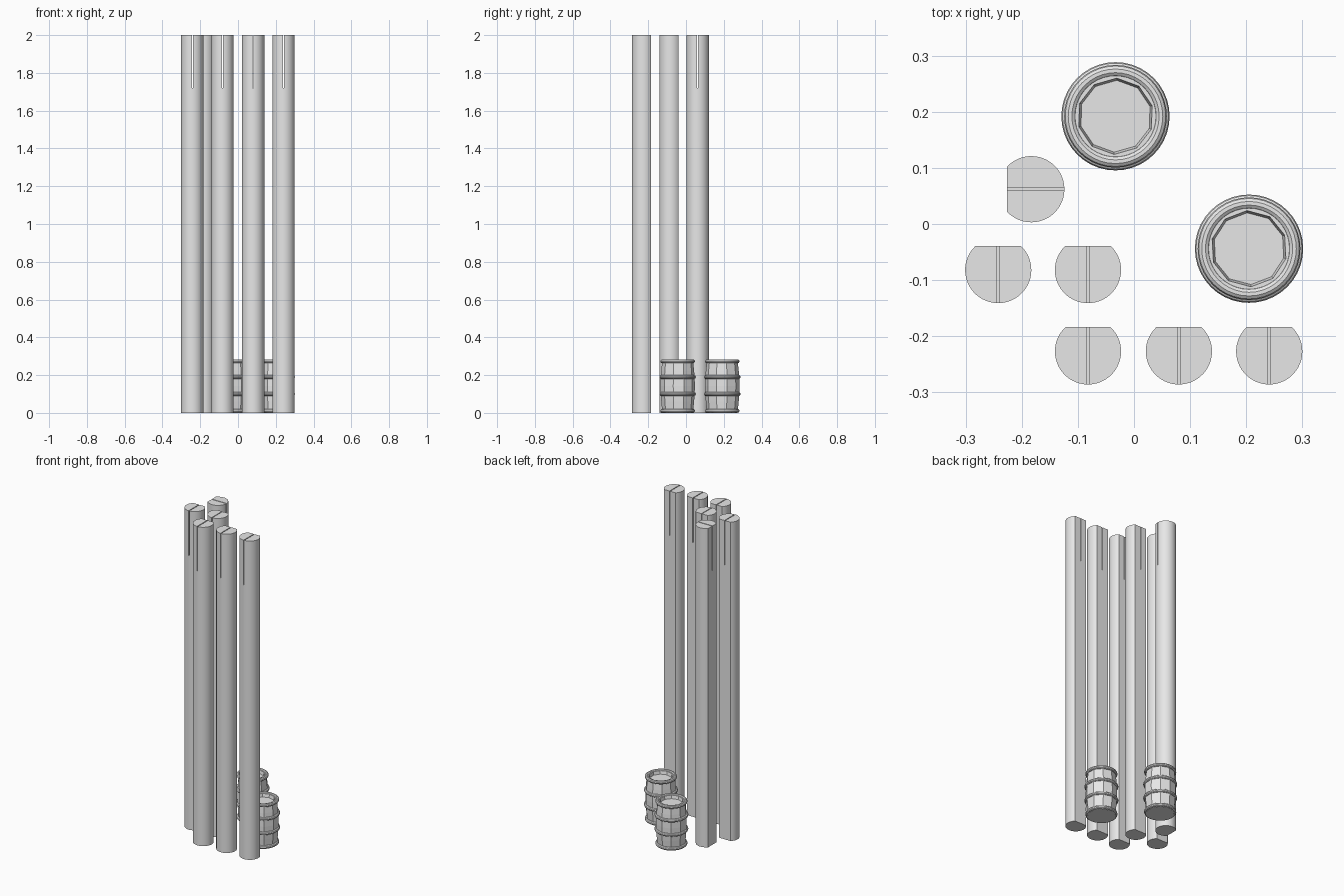
import bpy, bmesh, math
from mathutils import Matrix

if "Cube" in bpy.data.objects:
    bpy.data.objects.remove(bpy.data.objects["Cube"])

gray = bpy.data.materials.new("plain_gray")
gray.diffuse_color = (0.8, 0.8, 0.8, 1)
gray.use_nodes = True
gray.node_tree.nodes["Principled BSDF"].inputs["Base Color"].default_value = gray.diffuse_color


def finish(name, bm, smooth=True, loc=(0, 0, 0), rot=0.0):
    bmesh.ops.recalc_face_normals(bm, faces=bm.faces)
    me = bpy.data.meshes.new(name)
    bm.to_mesh(me)
    bm.free()
    me.materials.append(gray)
    ob = bpy.data.objects.new(name, me)
    ob.location = loc
    ob.rotation_euler.z = rot
    bpy.context.collection.objects.link(ob)
    if smooth:
        bpy.ops.object.select_all(action='DESELECT')
        ob.select_set(True)
        bpy.context.view_layer.objects.active = ob
        bpy.ops.object.shade_smooth_by_angle(angle=math.radians(30))
    return ob


def lathe(bm, profile, sides, phase=0.0, closed=False):
    """Spin (radius, z) points around z; open profiles get end caps."""
    rings = []
    for r, z in profile:
        rings.append([bm.verts.new((r * math.cos(phase + math.tau * i / sides),
                                    r * math.sin(phase + math.tau * i / sides), z))
                      for i in range(sides)])
    pairs = list(zip(rings, rings[1:]))
    if closed:
        pairs.append((rings[-1], rings[0]))
    else:
        bm.faces.new(rings[0])
        bm.faces.new(rings[-1])
    for a, b in pairs:
        for i in range(sides):
            j = (i + 1) % sides
            bm.faces.new((a[i], a[j], b[j], b[i]))


# Posts: round with one flat side (local +y) and a saw slit at the top
POST_R, FLAT, HEIGHT, SLIT_Z, SLIT_W = 0.059, 0.043, 2.0, 1.72, 0.005


def post(name, x, y, rot=0.0):
    a0 = math.asin(FLAT / POST_R)
    n = 40
    start, sweep = math.pi - a0, math.pi + 2 * a0
    outline = [(POST_R * math.cos(start + sweep * i / n),
                POST_R * math.sin(start + sweep * i / n)) for i in range(n + 1)]
    bm = bmesh.new()
    base = bm.faces.new([bm.verts.new((px, py, 0)) for px, py in outline])
    ext = bmesh.ops.extrude_face_region(bm, geom=[base])["geom"]
    bmesh.ops.translate(bm, vec=(0, 0, HEIGHT),
                        verts=[v for v in ext if isinstance(v, bmesh.types.BMVert)])
    if not base.is_valid or len(bm.faces) < n + 3:
        bm.faces.new([v for v in bm.verts if v.co.z == 0])
    ob = finish(name, bm, False, (x, y, 0), rot)

    # slit cutter
    cb = bmesh.new()
    bmesh.ops.create_cube(cb, size=1, matrix=Matrix.Translation((0, 0, SLIT_Z + 0.25))
                          @ Matrix.Diagonal((SLIT_W, 0.3, 0.5, 1)))
    cutter = finish("slit_cutter", cb, False, (x, y, 0), rot)
    cutter.hide_render = True
    mod = ob.modifiers.new("slit", 'BOOLEAN')
    mod.operation, mod.solver, mod.object = 'DIFFERENCE', 'EXACT', cutter
    bpy.ops.object.select_all(action='DESELECT')
    ob.select_set(True)
    bpy.context.view_layer.objects.active = ob
    bpy.ops.object.modifier_apply(modifier="slit")
    bpy.data.objects.remove(cutter)
    bpy.ops.object.shade_smooth_by_angle(angle=math.radians(30))


for i, (x, y) in enumerate([(-0.242, -0.082), (-0.082, -0.082), (-0.082, -0.227),
                            (0.080, -0.227), (0.241, -0.227)]):
    post(f"post_{i + 1}", x, y)
post("post_turned", -0.183, 0.062, math.pi / 2)


# Barrels: ten-sided bulging staves with a recessed lid, and four round hoops
def barrel(name, x, y, phase):
    bm = bmesh.new()
    lathe(bm, [(0.081, 0.0), (0.087, 0.06), (0.090, 0.1), (0.091, 0.142),
               (0.090, 0.185), (0.087, 0.225), (0.081, 0.278),
               (0.068, 0.278), (0.064, 0.258)], 10, math.radians(phase))
    finish(name + "_staves", bm, False, (x, y, 0))
    for k, (z, r) in enumerate([(0.011, 0.081), (0.100, 0.086),
                                (0.190, 0.086), (0.273, 0.081)]):
        hb = bmesh.new()
        lathe(hb, [(r + 0.0105 * math.cos(math.tau * i / 10),
                    z + 0.0105 * math.sin(math.tau * i / 10)) for i in range(10)],
              40, closed=True)
        finish(f"{name}_hoop_{k + 1}", hb, True, (x, y, 0))


barrel("back_barrel", -0.033, 0.192, 16)
barrel("right_barrel", 0.205, -0.044, 21)
